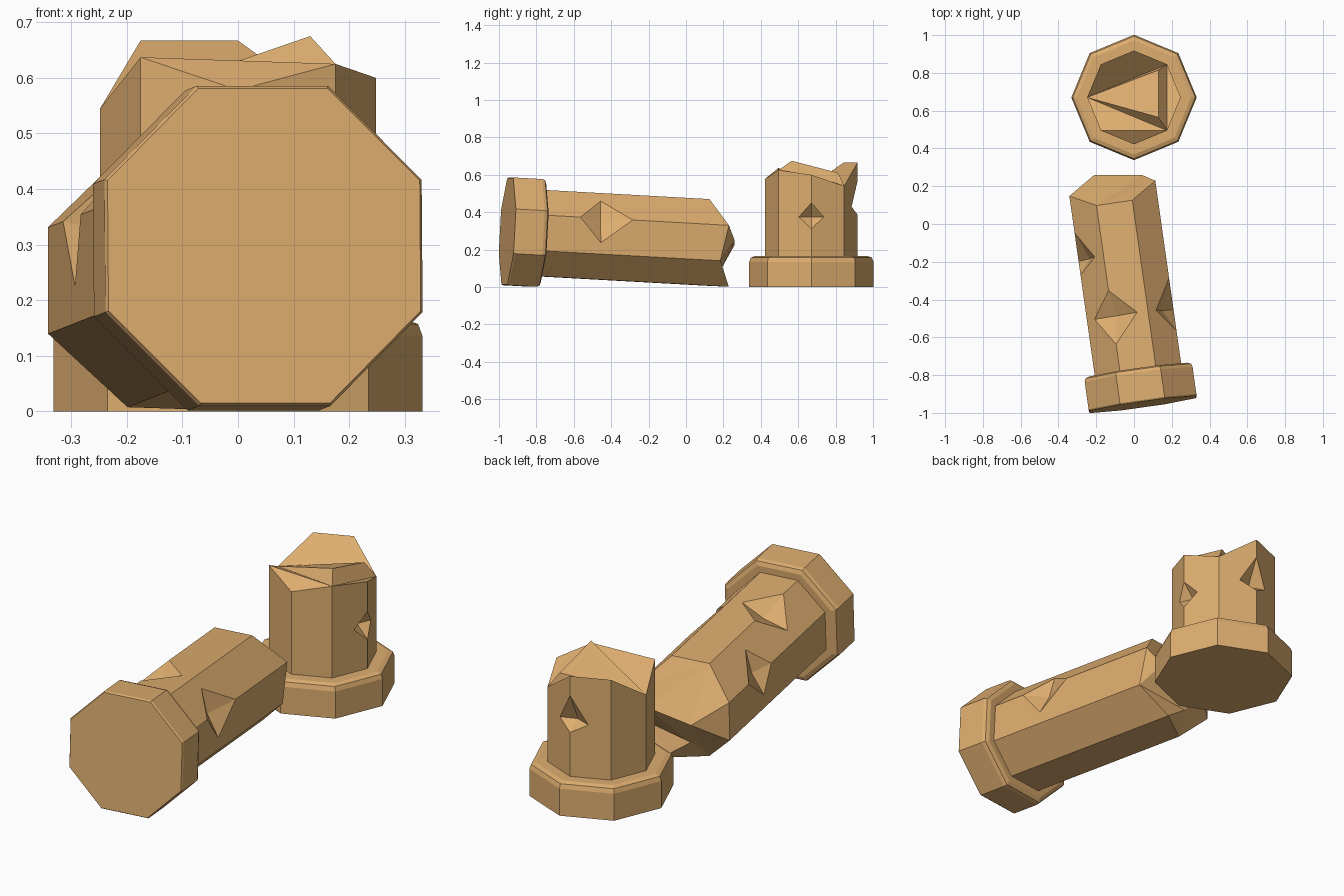
import bpy, bmesh
from math import cos, sin, radians
from mathutils import Vector, Matrix

if "Cube" in bpy.data.objects:
    bpy.data.objects.remove(bpy.data.objects["Cube"])

stone = bpy.data.materials.new("sandstone")
stone.diffuse_color = (0.73, 0.42, 0.16, 1)
stone.use_nodes = True
stone.node_tree.nodes["Principled BSDF"].inputs["Base Color"].default_value = stone.diffuse_color


def finish(name, bm, matrix):
    bmesh.ops.recalc_face_normals(bm, faces=bm.faces)
    me = bpy.data.meshes.new(name)
    bm.to_mesh(me)
    bm.free()
    me.transform(matrix)
    me.materials.append(stone)
    ob = bpy.data.objects.new(name, me)
    bpy.context.collection.objects.link(ob)


def polar(r, k, offset, z):
    a = radians(45 * k + offset)
    return Vector((r * cos(a), r * sin(a), z))


def slab(name, profile, offset, matrix):
    """Octagonal slab lofted through (radius, height) pairs."""
    bm = bmesh.new()
    rings = [[bm.verts.new(polar(r, k, offset, z)) for k in range(8)] for r, z in profile]
    for a, b in zip(rings, rings[1:]):
        for k in range(8):
            j = (k + 1) % 8
            bm.faces.new((a[k], a[j], b[j], b[k]))
    bm.faces.new(rings[0][::-1])
    bm.faces.new(rings[-1])
    finish(name, bm, matrix)


def shaft(name, r, z0, tops, offset, notches, inner, caps, matrix):
    """Octagonal shaft with a broken end and chips knocked out of its edges.
    notches: edge index -> (low, high, middle, share of side, depth radius)"""
    bm = bmesh.new()
    low = [bm.verts.new(polar(r, k, offset, z0)) for k in range(8)]
    top = [bm.verts.new(polar(r, k, offset, z)) for k, z in enumerate(tops)]
    to_next, to_prev = {}, {}
    for k, (lo, hi, mid, share, depth) in notches.items():
        p, t = (bm.verts.new(polar(r, k, offset, z)) for z in (lo, hi))
        d = bm.verts.new(polar(depth, k, offset, mid))
        here = polar(r, k, offset, mid)
        n, v = (bm.verts.new(here.lerp(polar(r, k + s, offset, mid), share)) for s in (1, -1))
        to_next[k], to_prev[k] = [t, n, p], [p, v, t]
        for tri in ((p, n, d), (n, t, d), (t, v, d), (v, p, d)):
            bm.faces.new(tri)
    for k in range(8):
        j = (k + 1) % 8
        bm.faces.new([low[k], low[j]] + to_prev.get(j, []) + [top[j], top[k]] + to_next.get(k, []))
    bm.faces.new(low[::-1])
    inv = matrix.inverted()
    pts = top + [bm.verts.new(inv @ Vector(p)) for p in inner]
    for f in caps:
        bm.faces.new([pts[i] for i in f])
    finish(name, bm, matrix)


# Standing stump
stand = Matrix.Translation((0, 0.67, 0))
slab("standing_base", [(0.332, 0), (0.332, 0.135), (0.324, 0.157), (0.302, 0.165)], 0, stand)
shaft("standing_shaft", 0.248, 0.1,
      [0.60, 0.54, 0.667, 0.667, 0.545, 0.637, 0.578, 0.625], 0,
      {0: (0.31, 0.45, 0.375, 0.38, 0.19), 2: (0.385, 0.57, 0.43, 0.45, 0.185)},
      [(0.13, 0.565, 0.675), (0.13, 0.815, 0.61)],
      [(0, 1, 7), (1, 2, 3, 4), (7, 1, 9, 8), (4, 8, 9), (1, 4, 9), (4, 7, 8), (4, 5, 7), (5, 6, 7)],
      stand)

# Fallen piece, lying along +y with a slight turn and dip
axis = Vector((-0.14, 0.99, -0.055)).normalized()
ex = Vector((-axis.y, axis.x, 0)).normalized()
ey = axis.cross(ex)
lie = Matrix.Translation((0.047, -0.955, 0.298)) @ Matrix((ex, ey, axis)).transposed().to_4x4()
slab("fallen_base", [(0.307, 0), (0.312, 0.008), (0.312, 0.155), (0.306, 0.172), (0.285, 0.18)], 22.5, lie)
shaft("fallen_shaft", 0.25, 0.1,
      [1.143, 1.066, 1.067, 1.16, 1.124, 1.197, 1.092, 1.148], 22.5,
      {0: (0.72, 0.946, 0.80, 0.65, 0.185), 1: (0.323, 0.61, 0.475, 0.7, 0.185),
       3: (0.357, 0.64, 0.475, 0.68, 0.185)},
      [(-0.21, 0.26, 0.225), (0.04, 0.26, 0.25), (-0.16, 0.19, 0.10)],
      [(1, 2, 3), (0, 1, 8), (1, 9, 8), (1, 3, 9), (3, 4, 9), (4, 10, 9), (9, 10, 8),
       (8, 10, 6), (0, 8, 7), (8, 6, 7), (4, 5, 10), (5, 6, 10)],
      lie)
